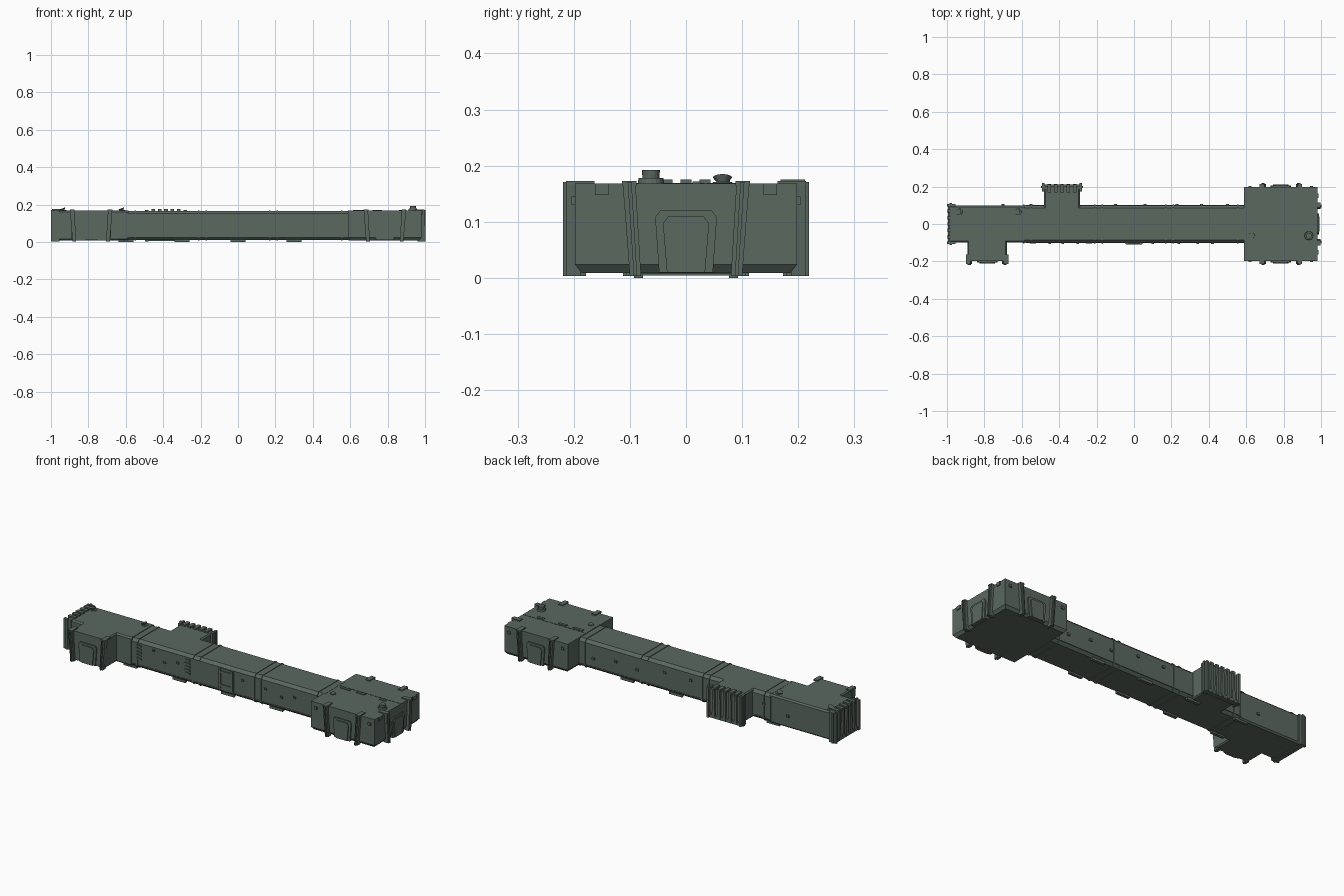
import bpy, bmesh, math
from mathutils import Matrix, Vector

if "Cube" in bpy.data.objects:
    bpy.data.objects.remove(bpy.data.objects["Cube"])

mat = bpy.data.materials.new("dark grey green")
mat.diffuse_color = (0.105, 0.138, 0.118, 1)
mat.use_nodes = True
mat.node_tree.nodes["Principled BSDF"].inputs["Base Color"].default_value = mat.diffuse_color
I = Matrix.Identity(4)


def finish(name, bm, M=I):
    bmesh.ops.recalc_face_normals(bm, faces=bm.faces)
    bm.transform(M)
    me = bpy.data.meshes.new(name)
    bm.to_mesh(me)
    bm.free()
    me.materials.append(mat)
    ob = bpy.data.objects.new(name, me)
    bpy.context.collection.objects.link(ob)
    return ob


def box(name, x0, x1, y0, y1, z0, z1, M=I):
    bm = bmesh.new()
    bmesh.ops.create_cube(bm, size=1)
    for v in bm.verts:
        v.co = ((x0 + x1) / 2 + v.co.x * (x1 - x0), (y0 + y1) / 2 + v.co.y * (y1 - y0),
                (z0 + z1) / 2 + v.co.z * (z1 - z0))
    return finish(name, bm, M)


def prism(name, pts, y0, y1, M=I):
    """Extrude an (x, z) outline along y."""
    bm = bmesh.new()
    a = [bm.verts.new((x, y0, z)) for x, z in pts]
    b = [bm.verts.new((x, y1, z)) for x, z in pts]
    bm.faces.new(a)
    bm.faces.new(b[::-1])
    n = len(pts)
    for i in range(n):
        bm.faces.new((a[i], a[(i + 1) % n], b[(i + 1) % n], b[i]))
    return finish(name, bm, M)


def cone(name, x, y, z, r0, r1, h, tilt=0, seg=16):
    bm = bmesh.new()
    bmesh.ops.create_cone(bm, cap_ends=True, segments=seg, radius1=r0, radius2=r1, depth=h)
    M = Matrix.Translation((x, y, z)) @ Matrix.Rotation(tilt, 4, 'Y') @ Matrix.Translation((0, 0, h / 2))
    return finish(name, bm, M)


def place(x, y, ang):
    """Local +y becomes the outward direction."""
    return Matrix.Translation((x, y, 0)) @ Matrix.Rotation(math.radians(ang), 4, 'Z')


def section(w, z0, z1, c, g=0.0):
    w, z0, z1 = w + g, z0 - g, z1 + g
    return [(-w + c, z0), (w - c, z0), (w, z0 + c), (w, z1 - c),
            (w - c, z1), (-w + c, z1), (-w, z1 - c), (-w, z0 + c)]


def door(x, y, ang):
    """Sealed door: tapered posts and a nested door panel."""
    M = place(x, y, ang)
    for s in (-1, 1):
        prism("door_post", [(s * .09, .17), (s * .113, .17), (s * .1, .003), (s * .08, .003)], -.01, .015, M)
        prism("door_post_fin", [(s * .097, .171), (s * .104, .171), (s * .093, .003), (s * .087, .003)], -.02, .021, M)
        box("door_post_cap", *sorted((s * .088, s * .114)), -.035, .016, .165, .173, M)
    for name, w, h, d in (("door_frame", .056, .12, .007), ("door_leaf", .042, .109, .012)):
        prism(name, [(-w + .008, .01), (w - .008, .01), (w - .001, h - .012), (w - .01, h),
                     (-w + .01, h), (-w + .001, h - .012)], -.01, d, M)


def ribbed_end(x, y, ang):
    """Ribbed shutter end with heavy posts and a toothed top."""
    M = place(x, y, ang)
    box("shutter_panel", -.096, .096, -.01, .006, .012, .166, M)
    for s in (-1, 1):
        box("shutter_post", *sorted((s * .093, s * .106)), -.025, .02, .003, .17, M)
        box("shutter_post_flange", *sorted((s * .1, s * .112)), -.006, .006, .003, .172, M)
    for i in range(5):
        c = -.068 + .034 * i
        prism("shutter_rib", [(c - .009, .01), (c + .009, .01), (c + .006, .166), (c - .006, .166)], -.005, .016, M)
        box("shutter_tooth", c - .01, c + .01, -.03, .014, .162, .175, M)
    box("shutter_sill", -.096, .096, -.012, .014, .004, .022, M)


# main corridor running along x
along = place(0, 0, -90)
prism("corridor", section(.1, .01, .166, .015), -.98, .6, along)

# left junction hall with its front branch
prism("left_hall", section(.1, .009, .168, .008), -.98, -.585, along)
prism("left_branch", [(x - .785, z) for x, z in section(.105, .009, .168, .006)], -.198, 0)
door(-.785, -.198, 180)
ribbed_end(-.98, 0, 90)

# rear branch
prism("rear_branch", [(x - .385, z) for x, z in section(.095, .01, .166, .006)], 0, .198)
ribbed_end(-.385, .198, 0)

# right room: wide block with chamfered underside
bm = bmesh.new()
bmesh.ops.create_cube(bm, size=1)
for v in bm.verts:
    low = v.co.z < 0
    v.co = (.785 + v.co.x * .392, v.co.y * .396, .024 if low else .168)
base = [f for f in bm.faces if f.calc_center_median().z < .03]
new = bmesh.ops.extrude_face_region(bm, geom=base)["geom"]
bmesh.ops.delete(bm, geom=base, context='FACES_ONLY')
for v in (g for g in new if isinstance(g, bmesh.types.BMVert)):
    v.co += Vector((-math.copysign(.012, v.co.x - .785), -math.copysign(.012, v.co.y), -.015))
finish("right_room", bm)
door(.785, -.198, 180)
door(.785, .198, 0)
door(.981, 0, -90)
box("roof_seam", .59, .98, .033, .037, .165, .1695)
for x0, x1 in ((.62, .68), (.72, .77), (.86, .9)):
    box("roof_plate", x0, x1, .012, .026, .165, .1715)

# paired rings round the corridor
for x in (-.57, -.19, .19, .575):
    for d in (-.02, .02):
        prism("corridor_ring", section(.1, .01, .166, .015, .003), x + d - .004, x + d + .004, along)

# lower skirting rail
for s in (-1, 1):
    box("skirting_rail", -.58, .59, *sorted((s * .098, s * .1025)), .024, .03)

# round roof vents
cone("roof_vent_base", .935, -.0625, .166, .024, .022, .012)
cone("roof_vent_cap", .935, -.0625, .176, .015, .016, .016)
cone("roof_hatch", .63, -.0625, .166, .016, .015, .006)
for x in (-.935, -.62):
    cone("roof_beacon_base", x, .065, .165, .019, .017, .006)
    cone("roof_beacon_dish", x, .065, .166, .006, .017, .014, -.35)

# front service window
box("window_panel", -.045, .045, -.106, -.09, .03, .15)
for z in (.05, .125):
    box("window_frame_bar", -.04, .04, -.11, -.09, z, z + .012)
for x in (-.042, .032):
    box("window_frame_post", x, x + .01, -.11, -.09, .035, .148)

# louvre vents
for x in (-.54, -.24):
    for i in range(5):
        box("vent_slat", x - .016, x + .016, -.105, -.095, .06 + .018 * i, .068 + .018 * i)

# small wall fittings on both sides
for x in (-.45, -.38, -.3, .1, .24, .34, .42):
    box("front_fitting", x - .007, x + .007, -.106, -.09, .04 + (x * 7 % .09), .05 + (x * 7 % .09))
for x in (-.7, -.55, -.1, .06, .23, .36, .5):
    box("rear_fitting", x - .008, x + .008, .09, .107, .05 + (x * 5 % .08), .062 + (x * 5 % .08))
for x in (.62, .95):
    for s in (-1, 1):
        box("room_fitting", x - .008, x + .008, *sorted((s * .19, s * .204)), .13, .145)
for s in (-1, 1):
    box("end_fitting", .97, .986, s * .15 - .012, s * .15 + .012, .148, .168)

# feet
for x in (-.6, -.3, 0, .3):
    for s in (-1, 1):
        box("foot", x - .04, x + .04, s * .085 - .008, s * .085 + .008, 0, .014)
